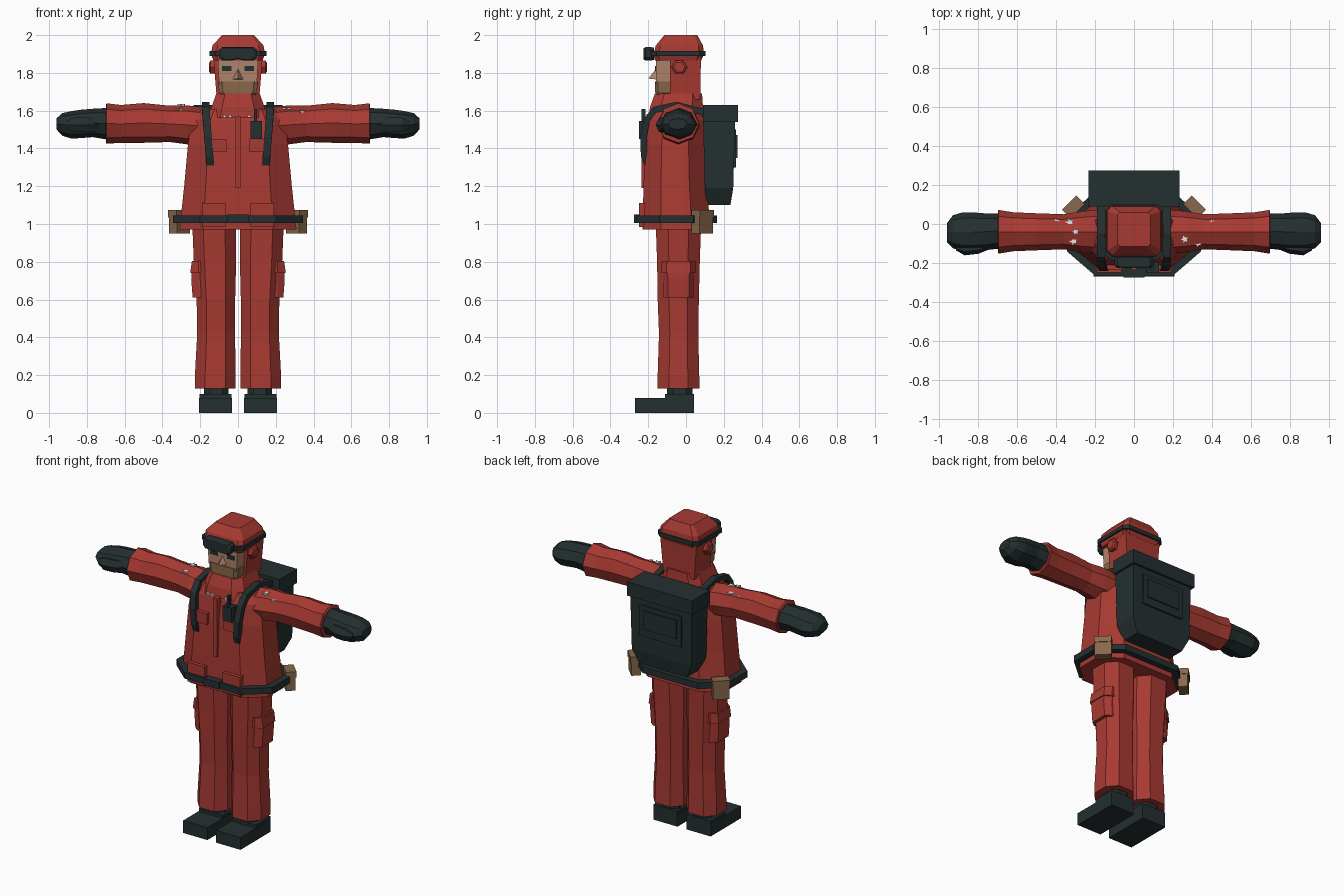
import bpy, math, random
from mathutils import Matrix, Vector

random.seed(4)


def material(name, rgb):
    m = bpy.data.materials.new(name)
    m.diffuse_color = (*rgb, 1)
    return m


RED = material("red_fabric", (0.39, 0.042, 0.032))
DARK = material("dark_gear", (0.018, 0.029, 0.030))
SKIN = material("skin", (0.43, 0.23, 0.15))
BROWN = material("brown", (0.25, 0.14, 0.07))
SNOW = material("snow", (0.75, 0.77, 0.78))


def mesh(name, verts, faces, mat):
    me = bpy.data.meshes.new(name)
    me.from_pydata(verts, [], faces)
    me.materials.append(mat)
    ob = bpy.data.objects.new(name, me)
    bpy.context.collection.objects.link(ob)
    # make normals point outwards
    import bmesh
    bm = bmesh.new()
    bm.from_mesh(me)
    bmesh.ops.recalc_face_normals(bm, faces=bm.faces)
    bm.to_mesh(me)
    bm.free()
    return ob


def loft(name, rings, mat, closed=False):
    """Skin a list of equal point rings, capped, or joined end to start."""
    n, k = len(rings[0]), len(rings)
    faces = []
    for r in range(k if closed else k - 1):
        a, b = r * n, (r + 1) % k * n
        faces += [(a + i, a + (i + 1) % n, b + (i + 1) % n, b + i) for i in range(n)]
    if not closed:
        faces += [tuple(range(n)), tuple(range((k - 1) * n, k * n))]
    return mesh(name, [p for r in rings for p in r], faces, mat)


def octa(z, hx, y0, y1, fx=0.45, fy=0.45, cx=0):
    """Rectangle with cut corners at height z."""
    cy, hy = (y0 + y1) / 2, (y1 - y0) / 2
    pts = [(1, -fy), (1, fy), (fx, 1), (-fx, 1), (-1, fy), (-1, -fy), (-fx, -1), (fx, -1)]
    return [(cx + hx * u, cy + hy * v, z) for u, v in pts]


def rect(z, hx, y0, y1, cx=0):
    return [(cx - hx, y0, z), (cx + hx, y0, z), (cx + hx, y1, z), (cx - hx, y1, z)]


def oval(x, y, z, ry, rz, n=8):
    return [(x, y + ry * math.cos(i * math.tau / n), z + rz * math.sin(i * math.tau / n))
            for i in range(n)]


def box(name, x, y, z, mat):
    cx, hx = (x[0] + x[1]) / 2, abs(x[1] - x[0]) / 2
    return loft(name, [rect(z[0], hx, *y, cx), rect(z[1], hx, *y, cx)], mat)


def hoop(name, z0, z1, hx, y0, y1, t, fx, fy, mat):
    out = [octa(z, hx, y0, y1, fx, fy) for z in (z0, z1)]
    inn = [octa(z, hx - t, y0 + t, y1 - t, fx, fy) for z in (z1, z0)]
    return loft(name, out + inn, mat, closed=True)


# Jacket and collar
loft("jacket", [octa(0.97, 0.31, -0.23, 0.13, 0.6, 0.45),
                octa(1.2, 0.285, -0.225, 0.11, 0.6, 0.45),
                octa(1.42, 0.265, -0.215, 0.1, 0.6, 0.45),
                octa(1.55, 0.245, -0.195, 0.09, 0.6, 0.45),
                octa(1.61, 0.19, -0.165, 0.08, 0.65, 0.5)], RED)
loft("collar", [octa(1.56, 0.16, -0.2, 0.09, 0.6, 0.6),
                octa(1.62, 0.14, -0.19, 0.09, 0.6, 0.6),
                octa(1.69, 0.115, -0.165, 0.085, 0.6, 0.6)], RED)
box("zip_flap", (-0.014, 0.014), (-0.236, -0.19), (1.19, 1.57), RED)

# Belt and buckle
hoop("belt", 1.005, 1.045, 0.345, -0.265, 0.165, 0.045, 0.58, 0.42, DARK)
box("buckle", (-0.055, 0.055), (-0.275, -0.22), (1.005, 1.05), DARK)

# Head: hood, face, beard, nose
loft("hood", [rect(1.66, 0.112, -0.085, 0.075), rect(1.78, 0.122, -0.085, 0.077),
              rect(1.9, 0.132, -0.085, 0.08)], RED)
loft("face", [rect(1.74, 0.1, -0.158, -0.07), rect(1.88, 0.108, -0.16, -0.07)], SKIN)
loft("beard", [octa(1.67, 0.085, -0.16, -0.06, 0.75, 0.6),
               octa(1.7, 0.1, -0.163, -0.06, 0.8, 0.7),
               octa(1.755, 0.106, -0.163, -0.06, 0.8, 0.7)], BROWN)
mesh("nose", [(-0.03, -0.155, 1.765), (0.03, -0.155, 1.765), (0, -0.155, 1.825),
              (0, -0.2, 1.77)], [(0, 1, 2), (0, 1, 3), (1, 2, 3), (2, 0, 3)], SKIN)

# Cap, strap and goggles
loft("cap", [octa(1.865, 0.13, -0.165, 0.08, 0.8, 0.8),
             octa(1.9, 0.143, -0.172, 0.095, 0.8, 0.8),
             octa(1.945, 0.135, -0.16, 0.09, 0.8, 0.8),
             octa(2.0, 0.085, -0.115, 0.06, 0.85, 0.85)], RED)
hoop("goggle_strap", 1.89, 1.915, 0.15, -0.185, 0.102, 0.02, 0.8, 0.8, DARK)
loft("goggles", [[(x * s, y, 1.902 + z * s) for x, z in
                  ((-0.1, -0.02), (-0.085, -0.036), (-0.03, -0.036), (0, -0.028),
                   (0.03, -0.036), (0.085, -0.036), (0.1, -0.02), (0.1, 0.02),
                   (0.085, 0.034), (-0.085, 0.034), (-0.1, 0.02))]
                 for y, s in ((-0.17, 0.95), (-0.185, 1), (-0.215, 1), (-0.225, 0.85))], DARK)

# Backpack
loft("pack_body", [rect(1.1, 0.17, 0.11, 0.235), rect(1.19, 0.215, 0.1, 0.25),
                   rect(1.56, 0.22, 0.09, 0.26)], DARK)
box("pack_lid", (-0.235, 0.235), (0.09, 0.274), (1.54, 1.63), DARK)
box("pack_pocket", (-0.15, 0.15), (0.24, 0.265), (1.3, 1.5), DARK)
box("pack_pocket_flap", (-0.12, 0.12), (0.25, 0.272), (1.35, 1.47), DARK)

for s, side in ((-1, "left"), (1, "right")):
    # Sleeve and glove
    loft(side + "_sleeve", [oval(s * x, -0.04, z, ry, rz) for x, z, ry, rz in
         ((0.16, 1.515, 0.115, 0.1), (0.27, 1.525, 0.105, 0.103), (0.36, 1.53, 0.09, 0.096),
          (0.5, 1.535, 0.095, 0.105), (0.62, 1.53, 0.1, 0.1), (0.695, 1.532, 0.112, 0.107),
          (0.7, 1.53, 0.108, 0.1))], RED)
    loft(side + "_glove", [oval(s * x, y, z, ry, rz) for x, y, z, ry, rz in
         ((0.68, -0.035, 1.53, 0.09, 0.085), (0.77, -0.04, 1.535, 0.095, 0.075),
          (0.83, -0.04, 1.53, 0.1, 0.075), (0.88, -0.04, 1.525, 0.1, 0.073),
          (0.93, -0.04, 1.527, 0.085, 0.06), (0.96, -0.045, 1.53, 0.05, 0.03))], DARK)
    loft(side + "_thumb", [oval(s * x, y, 1.525, r, r * 1.2, 6) for x, y, r in
         ((0.73, -0.09, 0.035), (0.8, -0.115, 0.038), (0.87, -0.125, 0.036),
          (0.915, -0.12, 0.015))], DARK)

    # Trousers and cargo pocket
    loft(side + "_trouser_leg", [octa(z, hx, y0, y1, 0.5, 0.45, s * cx)
         for z, cx, hx, y0, y1 in
         ((0.13, 0.12, 0.108, -0.152, 0.072), (0.2, 0.12, 0.108, -0.15, 0.07),
          (0.42, 0.116, 0.1, -0.143, 0.065), (0.6, 0.117, 0.102, -0.15, 0.068),
          (0.8, 0.122, 0.112, -0.153, 0.073), (1.0, 0.127, 0.115, -0.16, 0.08))], RED)
    loft(side + "_cargo_pocket", [octa(z, hx, y0, y1, 0.2, 0.7, s * 0.2)
         for z, hx, y0, y1 in ((0.61, 0.04, -0.12, 0.04), (0.7, 0.047, -0.12, 0.04),
                               (0.8, 0.046, -0.125, 0.045))], RED)
    loft(side + "_cargo_flap", [octa(z, hx, -0.13, 0.05, 0.2, 0.7, s * 0.2)
         for z, hx in ((0.74, 0.053), (0.805, 0.044))], RED)

    # Boot: sole with toe, heel block, ankle
    box(side + "_boot_toe", (s * 0.032, s * 0.207), (-0.27, 0.04), (0, 0.08), DARK)
    box(side + "_boot_heel", (s * 0.034, s * 0.205), (-0.11, 0.042), (0.0, 0.1), DARK)
    loft(side + "_ankle", [octa(z, 0.065, -0.1, 0.035, 0.5, 0.5, s * 0.115)
                           for z in (0.09, 0.15)], DARK)

    # Jacket pockets
    box(side + "_chest_pocket", (s * 0.06, s * 0.148), (-0.234, -0.2), (1.38, 1.45), RED)
    box(side + "_hip_pocket", (s * 0.065, s * 0.19), (-0.25, -0.2), (0.985, 1.11), RED)

    # Shoulder strap: path in y, z thickened and given width
    path = [(-0.2, 1.29), (-0.222, 1.36), (-0.225, 1.46), (-0.208, 1.55),
            (-0.165, 1.605), (-0.05, 1.63), (0.1, 1.59)]
    rings = []
    for i, (y, z) in enumerate(path):
        a, b = path[max(i - 1, 0)], path[min(i + 1, len(path) - 1)]
        t = Vector((b[0] - a[0], b[1] - a[1])).normalized() * (0.012 if i == 0 else 0.017)
        cx = s * (0.145 + 0.025 * max(0, min(1, (z - 1.29) / 0.3)))
        rings.append([(cx + u * 0.02, y - t.y * v, z + t.x * v)
                      for u, v in ((-1, -1), (1, -1), (1, 1), (-1, 1))])
    loft(side + "_shoulder_strap", rings, DARK)

    # Belt pouch, turned outwards to the back corner
    for nm, hw, d0, d1, z0, z1 in (("_pouch", 0.05, -0.03, 0.028, 0.95, 1.07),
                                   ("_pouch_flap", 0.052, -0.03, 0.033, 1.035, 1.073)):
        p = box(side + nm, (-hw, hw), (d0, d1), (z0, z1), BROWN)
        p.data.transform(Matrix.Translation((s * 0.31, 0.087, 0))
                         @ Matrix.Rotation(-s * math.pi / 4, 4, 'Z'))

    # Ear pad and eye
    loft(side + "_ear_pad", [oval(s * x, -0.035, 1.83, r, r * 0.95, 6)
                             for x, r in ((0.11, 0.042), (0.145, 0.042), (0.153, 0.03))], RED)
    box(side + "_eye", (s * 0.035, s * 0.086), (-0.164, -0.156), (1.81, 1.836), DARK)

# Radio with antenna
box("radio", (0.065, 0.128), (-0.25, -0.19), (1.45, 1.545), DARK)
box("antenna", (0.085, 0.1), (-0.235, -0.215), (1.54, 1.61), DARK)

# Snow flakes: jagged thin stars on shoulders and chest
def flake(x, y, z, size, front=False):
    ring = []
    for i in range(10):
        a, r = i * math.tau / 10, size * (random.uniform(0.8, 1.2) if i % 2 else 0.45)
        ring.append((r * math.cos(a), r * math.sin(a)))
    rings = [[(x + u, y - h, z + v * 0.5) if front else (x + u, y + v, z + h) for u, v in ring]
             for h in (-0.004, 0.005)]
    loft("snow_flake", rings, SNOW)


for x, y, z in ((-0.4, 0.01, 1.6), (-0.33, 0.01, 1.605), (-0.3, -0.04, 1.63),
                (-0.31, -0.09, 1.605), (0.26, -0.08, 1.612), (0.33, -0.1, 1.595)):
    flake(x, y, z, 0.023)
flake(0.4, 0.01, 1.602, 0.014)
for x in (-0.07, -0.04, 0.06):
    flake(x, -0.205, 1.57, 0.02, True)
